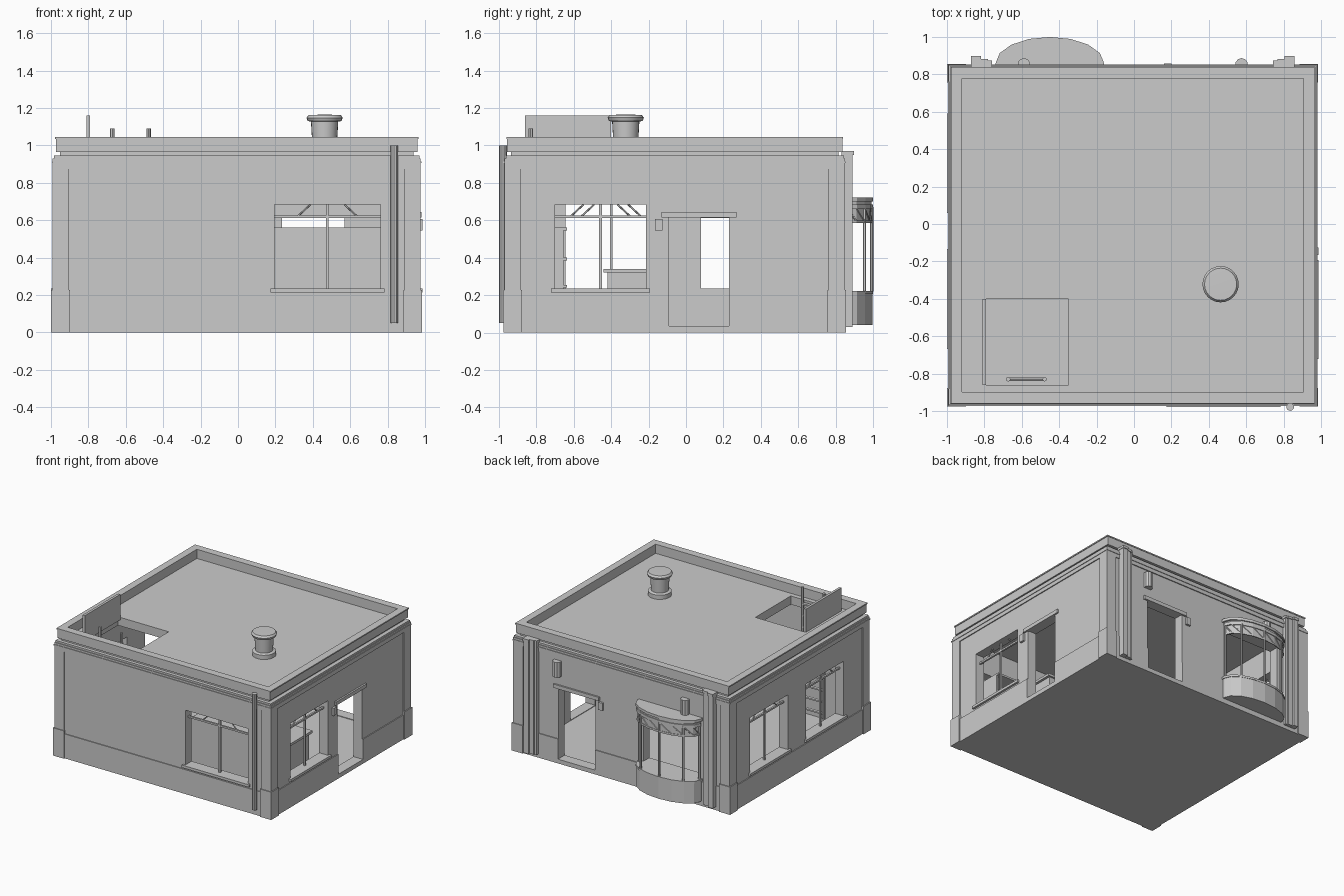
import bpy, bmesh, math
from mathutils import Vector

cube = bpy.data.objects.get("Cube")
if cube:
    bpy.data.objects.remove(cube, do_unlink=True)

grey = bpy.data.materials.new("stone grey")
grey.use_nodes = True
COLOUR = (0.6, 0.6, 0.6, 1)
grey.diffuse_color = COLOUR
grey.node_tree.nodes["Principled BSDF"].inputs["Base Color"].default_value = COLOUR

CX, CY = -0.007, -0.06      # centre of the building
HX, HY = 0.975, 0.9         # half size of the wall panels
THICK = 0.08
ROOF = 0.97


def finish(name, bm, smooth=False):
    bmesh.ops.recalc_face_normals(bm, faces=bm.faces)
    mesh = bpy.data.meshes.new(name)
    bm.to_mesh(mesh)
    bm.free()
    mesh.materials.append(grey)
    ob = bpy.data.objects.new(name, mesh)
    bpy.context.collection.objects.link(ob)
    if smooth:
        bpy.ops.object.select_all(action='DESELECT')
        ob.select_set(True)
        bpy.context.view_layer.objects.active = ob
        bpy.ops.object.shade_smooth_by_angle()
    return ob


def box(name, x, y, z):
    bm = bmesh.new()
    bmesh.ops.create_cube(bm, size=1)
    for v in bm.verts:
        v.co = [sum(r) / 2 + c * (r[1] - r[0]) for r, c in zip((x, y, z), v.co)]
    return finish(name, bm)


def ring(name, out, inn, z0, z1):
    """Rectangular band round the building."""
    bm = bmesh.new()
    loops = []
    for (hx, hy), z in ((out, z0), (out, z1), (inn, z1), (inn, z0)):
        loops.append([bm.verts.new((CX + sx * hx, CY + sy * hy, z))
                      for sx, sy in ((-1, -1), (1, -1), (1, 1), (-1, 1))])
    for k in range(4):
        a, b = loops[k], loops[(k + 1) % 4]
        for i in range(4):
            j = (i + 1) % 4
            bm.faces.new((a[i], a[j], b[j], b[i]))
    return finish(name, bm)


def bar(name, p, q, r, sides=8):
    p, q = Vector(p), Vector(q)
    bm = bmesh.new()
    bmesh.ops.create_cone(bm, cap_ends=True, segments=sides, radius1=r, radius2=r,
                          depth=(q - p).length)
    rot = (q - p).to_track_quat('Z', 'Y')
    for v in bm.verts:
        v.co = rot @ v.co + (p + q) / 2
    return finish(name, bm, True)


def place(side, u, d, z):
    """Point on a wall: u along it, d outward from it."""
    return {"front": (u, CY - HY - d, z), "back": (u, CY + HY + d, z),
            "left": (CX + HX + d, u, z), "right": (CX - HX - d, u, z)}[side]


def wall_box(name, side, u, d, z):
    a, b = place(side, u[0], d[0], z[0]), place(side, u[1], d[1], z[1])
    return box(name, *[sorted(pair) for pair in zip(a, b)])


def cut(ob, cutter):
    mod = ob.modifiers.new("opening", 'BOOLEAN')
    mod.operation, mod.solver, mod.object = 'DIFFERENCE', 'EXACT', cutter
    bpy.context.view_layer.objects.active = ob
    bpy.ops.object.modifier_apply(modifier=mod.name)


# Hollow wall block, plinth and raised roof deck
INNER = (0.912, 0.838)
walls = box("walls", (CX - HX, CX + HX), (CY - HY, CY + HY), (0, 0.92))
plinth = ring("plinth", (0.982, 0.907), (HX - 0.005, HY - 0.005), 0, 0.2)
roof = box("roof_deck", (CX - INNER[0], CX + INNER[0]), (CY - INNER[1], CY + INNER[1]),
           (0.91, ROOF))

WINDOWS = [("front", 0.478, 0.283), ("left", -0.457, 0.243),
           ("right", 0.325, 0.245), ("right", -0.4, 0.245)]
DOORS = [("left", -0.09, 0.23), ("back", 0.235, 0.57)]
HATCH_X, HATCH_Y = (-0.81, -0.35), (-0.86, -0.4)
DEEP = (-0.15, 0.1)

hatch_cutter = box("hatch_cutter", HATCH_X, HATCH_Y, (0.8, 1))
cutters = [box("room_cutter", (CX - HX + THICK, CX + HX - THICK),
               (CY - HY + THICK, CY + HY - THICK), (0.03, 0.9)),
           wall_box("bay_cutter", "back", (-0.7, -0.2), DEEP, (0.22, 0.68))]
for side, c, h in WINDOWS:
    cutters.append(wall_box("window_cutter", side, (c - h, c + h), DEEP, (0.22, 0.685)))
door_cutters = [wall_box("door_cutter", s, (a, b), DEEP, (0.035, 0.62)) for s, a, b in DOORS]
for c in cutters + door_cutters + [hatch_cutter]:
    cut(walls, c)
for c in door_cutters:
    cut(plinth, c)
cut(roof, hatch_cutter)
for c in cutters + door_cutters + [hatch_cutter]:
    bpy.data.objects.remove(c, do_unlink=True)

# Corner pilasters with wider foot blocks
for sx in (-1, 1):
    for sy in (-1, 1):
        for name, ox, oy, w, z1 in (("corner_pilaster", 0.984, 0.909, 0.088, 0.93),
                                    ("corner_block", 0.992, 0.916, 0.1, 0.228)):
            box(name, sorted((CX + sx * ox, CX + sx * (ox - w))),
                sorted((CY + sy * oy, CY + sy * (oy - w))), (0, z1))

# Frieze, cornice and parapet
ring("frieze", (0.983, 0.908), (0.95, 0.875), 0.875, 0.93)
ring("frieze_bead", (0.988, 0.913), (0.95, 0.875), 0.905, 0.914)
ring("cornice", (0.978, 0.903), INNER, 0.915, 0.945)
ring("parapet_neck", (0.945, 0.875), INNER, 0.945, 0.966)
ring("parapet", (0.966, 0.896), INNER, 0.966, 1.035)
ring("parapet_cap", (0.972, 0.9), INNER, 1.035, 1.045)

# Windows: sill, mullion, transom and braces
for side, c, h in WINDOWS:
    wall_box("window_sill", side, (c - h - 0.022, c + h + 0.022), (-THICK, 0.018), (0.215, 0.236))
    d = (-0.05, -0.035)
    wall_box("window_mullion", side, (c - 0.007, c + 0.007), d, (0.22, 0.685))
    wall_box("window_transom", side, (c - h, c + h), d, (0.612, 0.626))
    for s in (-1, 1):
        bar("window_brace", place(side, c + s * 0.16, -0.042, 0.62),
            place(side, c + s * 0.09, -0.042, 0.685), 0.005, 6)

# Door lintels and call boxes
for side, a, b in DOORS:
    wall_box("door_lintel", side, (a - 0.04, b + 0.04), (-0.01, 0.014), (0.615, 0.645))
    wall_box("call_box", side, (a - 0.075, a - 0.035), (0, 0.018), (0.545, 0.607))

# Bay window on the back, built from half-oval slabs and bands
BAY_X, BAY_Y = -0.45, 0.83
BAY_SIDES = 8


def arc(scale):
    turns = [math.pi * i / BAY_SIDES for i in range(BAY_SIDES + 1)]
    return [(BAY_X - 0.29 * scale * math.cos(t),
             BAY_Y + 0.03 + 0.14 * scale * math.sin(t)) for t in turns]


def bay_slab(name, scale, z0, z1):
    bm = bmesh.new()
    pts = arc(scale)
    pts = [(pts[0][0], BAY_Y)] + pts + [(pts[-1][0], BAY_Y)]
    face = bm.faces.new([bm.verts.new((x, y, z0)) for x, y in pts])
    top = bmesh.ops.extrude_face_region(bm, geom=[face])["geom"]
    bmesh.ops.translate(bm, verts=[v for v in top if isinstance(v, bmesh.types.BMVert)],
                        vec=(0, 0, z1 - z0))
    bm.faces.new([v for v in face.verts]) if face.is_valid and not face.verts else None
    return finish(name, bm)


def bay_band(name, scale, thick, z0, z1):
    bm = bmesh.new()
    rows = [[bm.verts.new((x, y, z)) for x, y in arc(s)]
            for s, z in ((scale, z0), (scale, z1), (scale - thick, z1), (scale - thick, z0))]
    for k in range(4):
        a, b = rows[k], rows[(k + 1) % 4]
        for i in range(BAY_SIDES):
            bm.faces.new((a[i], a[i + 1], b[i + 1], b[i]))
    return finish(name, bm)


bay_slab("bay_base", 0.98, 0.04, 0.205)
bay_slab("bay_sill", 1, 0.205, 0.222)
bay_band("bay_transom", 0.97, 0.05, 0.585, 0.6)
bay_band("bay_upper_panel", 0.945, 0.02, 0.6, 0.66)
bay_band("bay_header", 0.99, 0.06, 0.66, 0.685)
bay_slab("bay_roof_neck", 0.94, 0.68, 0.702)
bay_slab("bay_roof", 1, 0.7, 0.722)
mid = arc(0.945)
for x, y in mid[::2]:
    bar("bay_mullion", (x, y, 0.22), (x, y, 0.67), 0.009, 6)
for p, q in zip(mid, mid[1:]):
    bar("bay_brace", (*p, 0.595), (*q, 0.665), 0.005, 6)

# Stepped columns and lamps on the back
for s in (-1, 1):
    for x, w, d in ((0.838, 0.022, 0.051), (0.795, 0.018, 0.037), (0.765, 0.01, 0.029)):
        xc = CX + s * x
        wall_box("back_column", "back", (xc - w, xc + w), (-0.01, d), (0.03, 0.955))
        wall_box("back_column_cap", "back", (xc - w - 0.004, xc + w + 0.004),
                 (-0.01, d + 0.006), (0.95, 0.97))
    bar("back_lamp", (CX + s * 0.582, 0.853, 0.72), (CX + s * 0.582, 0.853, 0.845), 0.034, 10)

# Downpipe
bar("downpipe", (0.835, -0.978, 0.05), (0.835, -0.978, 1.0), 0.021, 10)

# Roof vent
VENT = (0.463, -0.322)
bm = bmesh.new()
profile = [(0, 0.96), (0.088, 0.96), (0.088, 1.005), (0.066, 1.012), (0.073, 1.128),
           (0.09, 1.13), (0.097, 1.148), (0.086, 1.163), (0, 1.165)]
vs = [bm.verts.new((VENT[0] + r, VENT[1], z)) for r, z in profile]
es = [bm.edges.new(pair) for pair in zip(vs, vs[1:])]
bmesh.ops.spin(bm, geom=vs + es, cent=(*VENT, 0), axis=(0, 0, 1), angle=math.tau, steps=24)
bmesh.ops.remove_doubles(bm, verts=bm.verts, dist=0.0005)
finish("roof_vent", bm, True)

# Open hatch lid and ladder
box("hatch_lid", (-0.81, -0.79), HATCH_Y, (0.95, 1.16))
for x in (-0.672, -0.478):
    bar("ladder_rail", (x, -0.83, 0.03), (x, -0.83, 1.09), 0.012)
for i in range(10):
    z = 0.1 + i * 0.095
    bar("ladder_rung", (-0.672, -0.83, z), (-0.478, -0.83, z), 0.012, 6)

# Shelving behind the front window, and a counter
box("shelf_back", (0.15, 0.8), (-0.83, -0.815), (0.03, 0.56))
for z in (0.09, 0.24, 0.385, 0.545):
    box("shelf_board", (0.15, 0.8), (-0.83, -0.635), (z, z + 0.015))
for x in (0.15, 0.465, 0.785):
    box("shelf_upright", (x, x + 0.015), (-0.83, -0.655), (0.03, 0.545))
box("counter_body", (0.27, 0.73), (-0.42, -0.12), (0.03, 0.32))
box("counter_top", (0.25, 0.75), (-0.44, -0.105), (0.32, 0.34))
